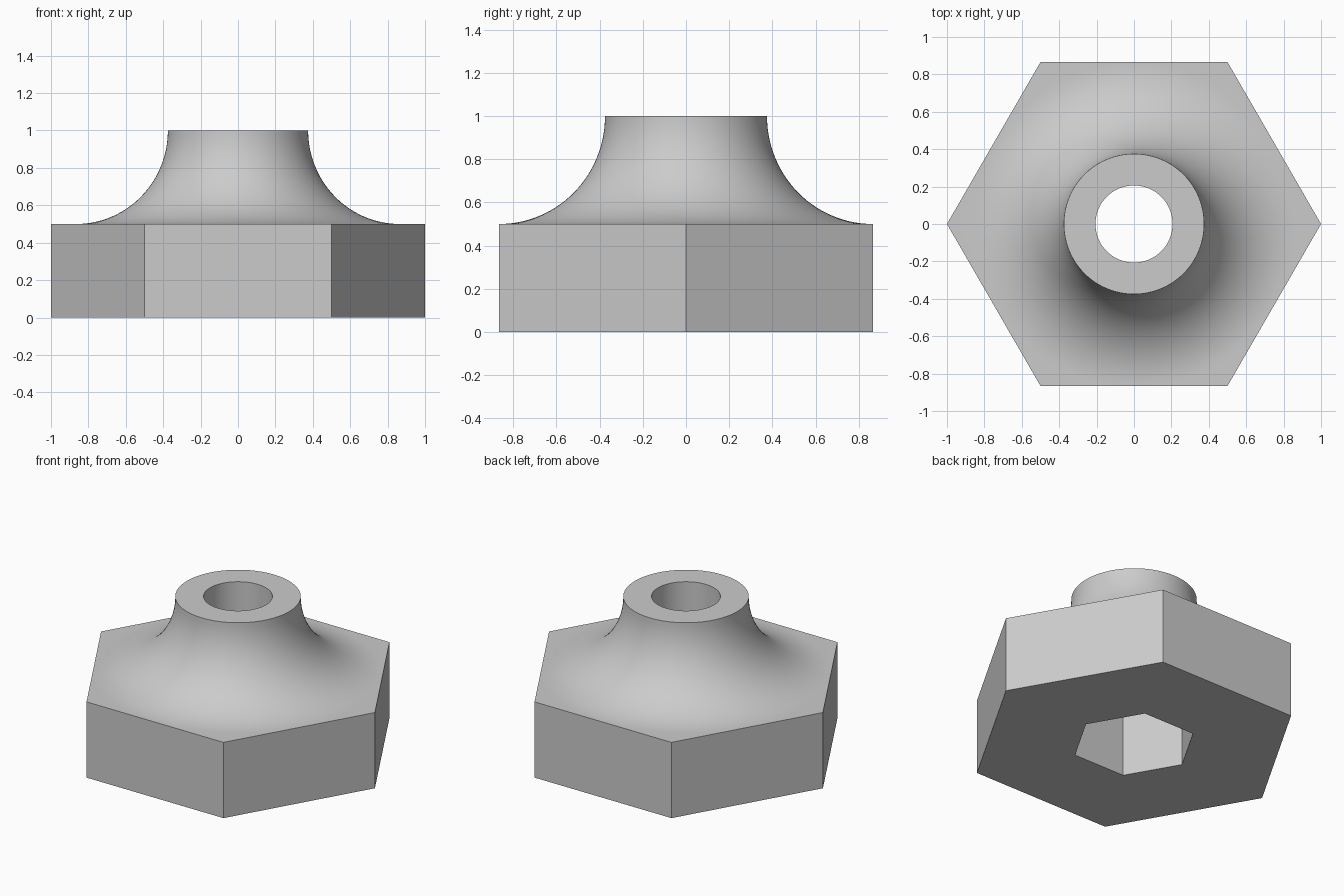
import bpy
import bmesh
from math import cos, sin, pi, radians

if "Cube" in bpy.data.objects:
    bpy.data.objects.remove(bpy.data.objects["Cube"])

SEGMENTS = 120
FLAT = cos(pi / 6)          # across-flats factor of a hexagon
NECK, BORE, POCKET = 0.375, 0.206, 0.375
BASE_TOP, TOP = 0.5, 1.0


def add_ring(bm, radius, z, hexagonal):
    """One loop of vertices, round or hexagonal."""
    ring = []
    for i in range(SEGMENTS):
        a = 2 * pi * i / SEGMENTS
        r = radius
        if hexagonal:
            r *= FLAT / cos(a % (pi / 3) - pi / 6)
        ring.append(bm.verts.new((r * cos(a), r * sin(a), z)))
    return ring


# Cross-section, from the pocket mouth round the outside to the pocket roof
profile = [(POCKET, 0, True), (1, 0, True), (1, BASE_TOP, True)]

# Concave flare sweeping from the hexagonal base up to the neck
foot = FLAT - 0.001
steps = 28
for i in range(steps + 1):
    t = pi / 2 * i / steps
    profile.append((foot - (foot - NECK) * sin(t),
                    TOP - (TOP - BASE_TOP) * cos(t), False))

# Round bore, opening into the hexagonal pocket
profile += [(BORE, TOP, False), (BORE, BASE_TOP, False),
            (POCKET, BASE_TOP, True)]

bm = bmesh.new()
rings = [add_ring(bm, *p) for p in profile]
for low, high in zip(rings, rings[1:] + rings[:1]):
    for i in range(SEGMENTS):
        j = (i + 1) % SEGMENTS
        bm.faces.new((low[i], low[j], high[j], high[i]))
bmesh.ops.recalc_face_normals(bm, faces=bm.faces)
mesh = bpy.data.meshes.new("flared_hex_fitting")
bm.to_mesh(mesh)
bm.free()

fitting = bpy.data.objects.new("flared_hex_fitting", mesh)
bpy.context.collection.objects.link(fitting)

# Plain grey material
grey = bpy.data.materials.new("plain_grey")
grey.use_nodes = True
colour = (0.6, 0.6, 0.6, 1)
grey.diffuse_color = colour
grey.node_tree.nodes["Principled BSDF"].inputs["Base Color"].default_value = colour
mesh.materials.append(grey)

# Smooth flare, crisp corners
bpy.ops.object.select_all(action="DESELECT")
fitting.select_set(True)
bpy.context.view_layer.objects.active = fitting
bpy.ops.object.shade_smooth_by_angle(angle=radians(30))
